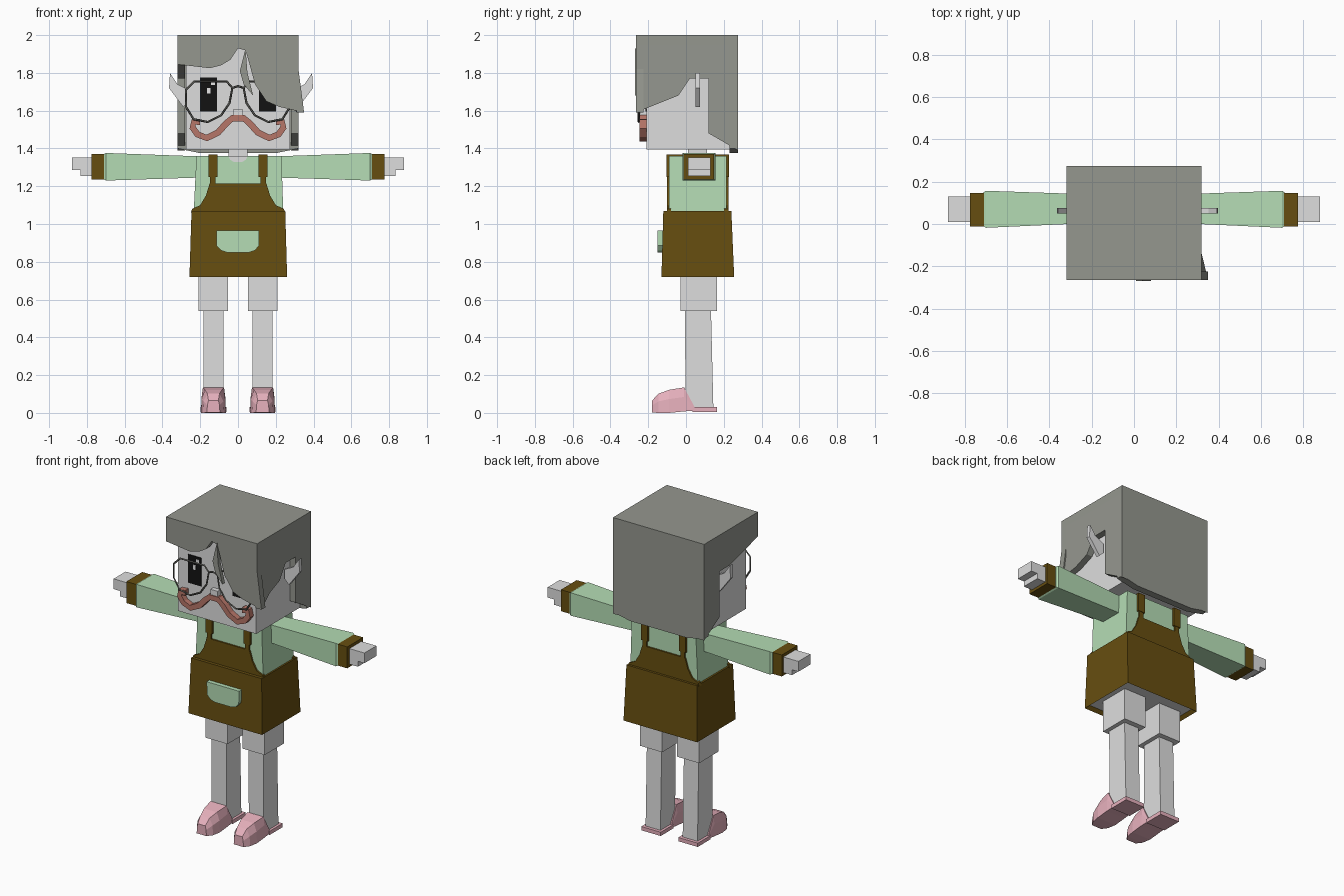
import bpy, bmesh
from mathutils import Vector

cube = bpy.data.objects.get("Cube")
if cube:
    bpy.data.objects.remove(cube, do_unlink=True)


def material(name, r, g, b):
    m = bpy.data.materials.new(name)
    m.use_nodes = True
    m.diffuse_color = (r, g, b, 1)
    m.node_tree.nodes["Principled BSDF"].inputs["Base Color"].default_value = (r, g, b, 1)
    return m


SKIN = material("pale skin", .73, .73, .73)
HAIR = material("grey hair", .3, .31, .275)
GREEN = material("mint green", .46, .72, .46)
BROWN = material("brown cloth", .134, .076, .005)
PINK = material("pink shoe", .8, .44, .51)
RUST = material("rust moustache", .47, .18, .14)
BLACK = material("black", .006, .006, .006)
WHITE = material("white", .85, .85, .85)
METAL = material("dark metal", .1, .1, .09)


def finish(name, bm, *mats):
    bmesh.ops.recalc_face_normals(bm, faces=bm.faces)
    mesh = bpy.data.meshes.new(name)
    bm.to_mesh(mesh)
    bm.free()
    for m in mats:
        mesh.materials.append(m)
    ob = bpy.data.objects.new(name, mesh)
    bpy.context.collection.objects.link(ob)
    return ob


def place(axis, d, a, b):
    """Point at depth d on an axis; a and b are the other two coordinates in order."""
    p = [a, b]
    p.insert("xyz".index(axis), d)
    return Vector(p)


def loft(name, axis, rings, mat):
    """Rings of (depth, outline) joined along an axis."""
    bm = bmesh.new()
    loops = [[bm.verts.new(place(axis, d, *p)) for p in pts] for d, pts in rings]
    n = len(loops[0])
    for lo, hi in zip(loops, loops[1:]):
        for i in range(n):
            j = (i + 1) % n
            bm.faces.new((lo[i], lo[j], hi[j], hi[i]))
    bm.faces.new(loops[0])
    bm.faces.new(loops[-1])
    return finish(name, bm, mat)


def prism(name, axis, d0, d1, pts, mat):
    return loft(name, axis, [(d0, pts), (d1, pts)], mat)


def rect(a0, a1, b0, b1):
    return [(a0, b0), (a1, b0), (a1, b1), (a0, b1)]


def box(name, x0, x1, y0, y1, z0, z1, mat):
    return prism(name, "z", z0, z1, rect(x0, x1, y0, y1), mat)


def flip(pts):
    return [(-x, z) for x, z in reversed(pts)]


# Head and neck
box("head", -.275, .275, -.21, .235, 1.395, 1.97, SKIN)
box("neck", -.05, .05, .01, .11, 1.3, 1.42, SKIN)
box("nose", -.025, .025, -.24, -.2, 1.575, 1.61, SKIN)

# Hair: roof, back, sides with ear openings, swept fringe
box("hair_top", -.32, .32, -.265, .275, 1.95, 2, HAIR)
prism("hair_back", "y", .23, .275, [(-.32, 2), (.32, 2), (.32, 1.4), (.2, 1.375),
      (-.2, 1.375), (-.32, 1.4)], HAIR)
opening = [(.275, 2), (.275, 1.39), (.12, 1.48), (.12, 1.77), (.02, 1.77)]
prism("hair_side_right", "x", -.32, -.28, [(-.265, 2)] + opening + [(-.265, 1.845)], HAIR)
side = prism("hair_side_left", "x", .28, .32, [(-.265, 2)] + opening +
             [(-.04, 1.68), (-.14, 1.64), (-.265, 1.59), (-.265, 1.82)], HAIR)
for v in side.data.vertices:
    if v.co.y < -.2 and v.co.z < 1.7:
        v.co.x += .03
prism("hair_fringe", "y", -.265, -.225, [
    (-.32, 2), (.32, 2), (.32, 1.82), (.35, 1.59), (.22, 1.62), (.15, 1.65), (.09, 1.74),
    (.06, 1.85), (.04, 1.92), (0, 1.93), (-.04, 1.87), (-.09, 1.84), (-.15, 1.825),
    (-.32, 1.845)], HAIR)
prism("hair_strand", "y", -.27, -.245, [
    (.04, 1.93), (.01, 1.81), (.03, 1.74), (.08, 1.68), (.05, 1.8)], HAIR)

# Ears
ear = [(.26, 1.65), (.29, 1.62), (.365, 1.72), (.36, 1.8), (.32, 1.74), (.26, 1.71)]
prism("ear_right", "y", .05, .075, flip(ear), SKIN)
prism("ear_left", "y", .05, .075, [(x + .032, z) for x, z in ear], SKIN)

# Eyes with glints
for side_name, cx in (("right", -.155), ("left", .155)):
    box("eye_" + side_name, cx - .045, cx + .045, -.214, -.208, 1.595, 1.775, BLACK)
    box("glint_low_" + side_name, cx - .01, cx + .01, -.217, -.213, 1.69, 1.72, WHITE)
    box("glint_high_" + side_name, cx + .012, cx + .032, -.217, -.213, 1.735, 1.76, WHITE)


# Glasses
def wire(name, pts, closed):
    cu = bpy.data.curves.new(name, "CURVE")
    cu.dimensions = "3D"
    cu.bevel_depth = .006
    cu.bevel_resolution = 0
    sp = cu.splines.new("POLY")
    sp.points.add(len(pts) - 1)
    for p, (x, z) in zip(sp.points, pts):
        p.co = (x, -.25, z, 1)
    sp.use_cyclic_u = closed
    cu.materials.append(METAL)
    bpy.context.collection.objects.link(bpy.data.objects.new(name, cu))


lens = [(.03, 1.72), (.06, 1.755), (.23, 1.755), (.275, 1.71), (.275, 1.62), (.235, 1.555),
        (.16, 1.54), (.09, 1.575), (.045, 1.64)]
wire("lens_rim_left", lens, True)
wire("lens_rim_right", flip(lens), True)
wire("glasses_bridge", [(-.03, 1.72), (0, 1.73), (.03, 1.72)], False)


# Moustache: a ribbon of even width along a curled path
def ribbon(pts, w):
    path = [Vector(p) for p in pts]
    left, right = [], []
    for i, p in enumerate(path):
        t = (path[min(i + 1, len(path) - 1)] - path[max(i - 1, 0)]).normalized()
        n = Vector((-t.y, t.x)) * w
        left.append(tuple(p + n))
        right.append(tuple(p - n))
    return left + right[::-1]


curl = [(.03, 1.56), (.065, 1.53), (.105, 1.485), (.165, 1.455), (.215, 1.475),
        (.24, 1.51), (.235, 1.54), (.2, 1.54)]
prism("moustache", "y", -.245, -.205, ribbon(flip(curl) + curl, .017), RUST)

# Shirt and neckline
loft("shirt", "z", [(1.05, rect(-.235, .24, -.09, .215)),
                    (1.36, rect(-.22, .23, -.09, .215))], GREEN)
for name, r, y, mat in (("neckline", .085, -.094, GREEN), ("bare_throat", .05, -.097, SKIN)):
    prism(name, "y", y, -.085, [(-r, 1.36), (-r * .85, 1.36 - r * .4), (-r * .4, 1.36 - r * .64),
          (r * .4, 1.36 - r * .64), (r * .85, 1.36 - r * .4), (r, 1.36)], mat)

# Dungaree skirt with a recessed underside
skirt = loft("dungaree_skirt", "z", [(.72, rect(-.257, .26, -.13, .255)),
                                     (1.07, rect(-.246, .25, -.12, .24))], BROWN)
skirt.data.materials.append(SKIN)
bm = bmesh.new()
bm.from_mesh(skirt.data)
under = min(bm.faces, key=lambda f: f.calc_center_median().z)
bmesh.ops.inset_region(bm, faces=[under], thickness=.025)
under.material_index = 1
bmesh.ops.translate(bm, verts=under.verts[:], vec=(0, 0, .02))
bm.to_mesh(skirt.data)
bm.free()

# Bib panels, straps and pocket
bib = [(.25, 1.06), (.243, 1.08), (.2, 1.1), (.17, 1.15), (.15, 1.215)]
for name, y0, y1 in (("bib_front", -.1, -.08), ("bib_back", .2, .225)):
    prism(name, "y", y0, y1, bib + flip(bib), BROWN)
for side_name, s in (("right", -1), ("left", 1)):
    cx = s * .133
    box("strap_" + side_name, cx - .024, cx + .024, -.103, .228, 1.25, 1.368, BROWN)
    box("strap_end_" + side_name, cx - .015, cx + .015, -.1, .225, 1.2, 1.26, BROWN)
prism("pocket", "y", -.15, -.115, [(-.115, .965), (-.113, .885), (-.09, .86), (-.06, .85),
      (.06, .85), (.09, .86), (.11, .885), (.112, .965)], GREEN)

# Arms, legs and shoes
for side_name, s in (("right", -1), ("left", 1)):
    loft("sleeve_" + side_name, "x", [
        (s * .2, rect(.005, .14, 1.246, 1.358)),
        (s * .7, rect(-.018, .157, 1.23, 1.376)),
        (s * .712, rect(-.01, .149, 1.237, 1.369))], GREEN)
    prism("cuff_" + side_name, "x", s * .7, s * .775, rect(-.012, .147, 1.235, 1.371), BROWN)
    prism("hand_" + side_name, "y", .01, .13, [
        (s * .75, 1.352), (s * .88, 1.352), (s * .88, 1.287), (s * .835, 1.287),
        (s * .835, 1.253), (s * .75, 1.253)], SKIN)

    cx = s * .13
    box("thigh_" + side_name, cx - .078, cx + .078, -.03, .165, .54, .75, SKIN)
    loft("shin_" + side_name, "z", [(.02, rect(cx - .052, cx + .052, -.003, .145)),
                                    (.56, rect(cx - .052, cx + .052, -.005, .132))], SKIN)

    def section(wide, top, z0, z1):
        mid = z0 + (z1 - z0) * .6
        return [(cx - wide, z0), (cx + wide, z0), (cx + wide * .95, mid),
                (cx + top, z1), (cx - top, z1), (cx - wide * .95, mid)]

    loft("shoe_" + side_name, "y", [
        (-.18, section(.034, .026, .002, .065)),
        (-.145, section(.056, .032, 0, .102)),
        (-.09, section(.066, .045, 0, .122)),
        (-.01, section(.066, .056, .008, .135)),
        (.045, section(.064, .06, .012, .032))], PINK)
    box("heel_" + side_name, cx - .068, cx + .068, .035, .165, .006, .03, PINK)
